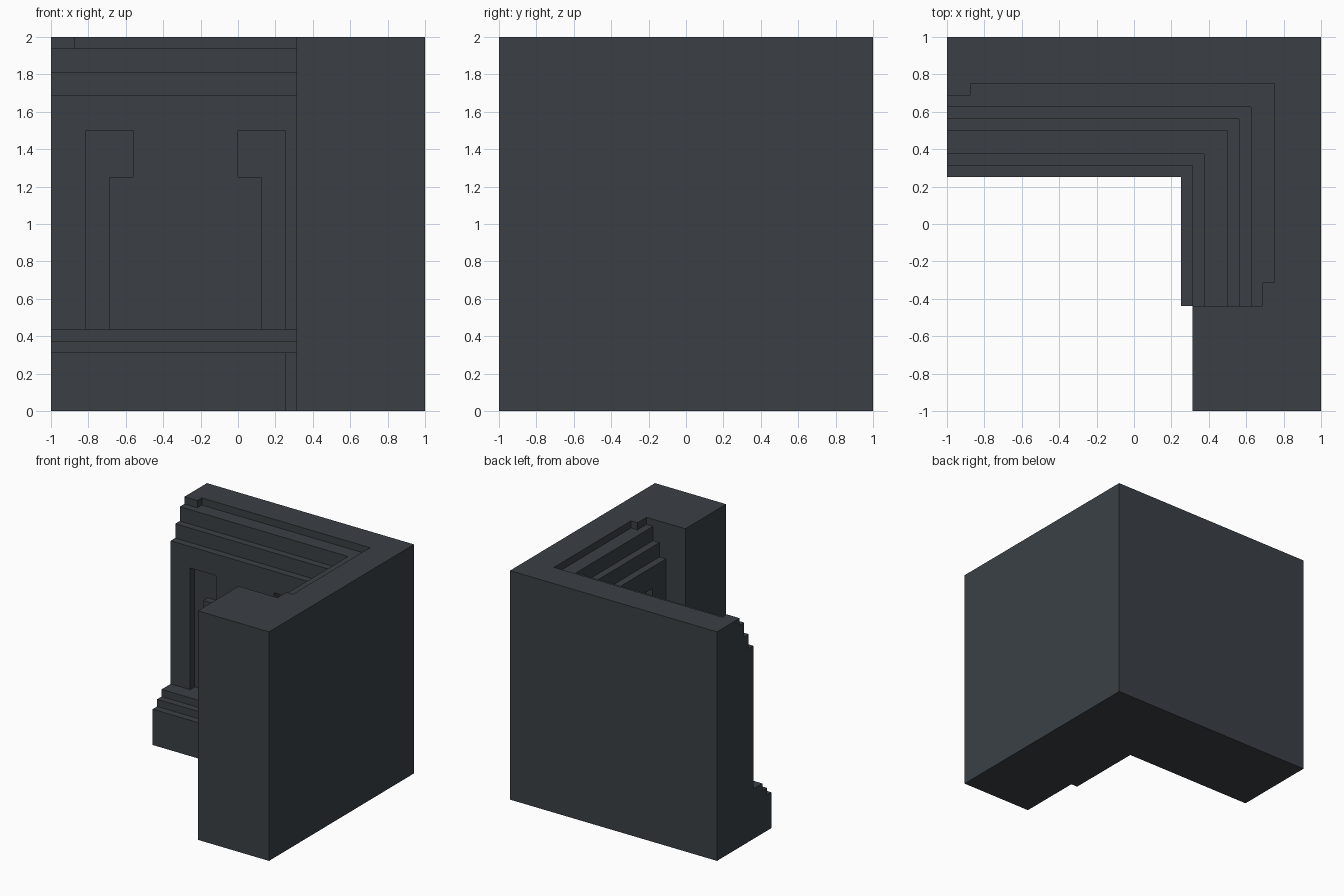
import bpy, bmesh

cube = bpy.data.objects.get("Cube")
if cube:
    bpy.data.objects.remove(cube, do_unlink=True)

# One dark slate colour for everything
SLATE = (0.043, 0.051, 0.060, 1.0)
slate = bpy.data.materials.new("dark slate")
slate.diffuse_color = SLATE
slate.use_nodes = True
slate.node_tree.nodes["Principled BSDF"].inputs["Base Color"].default_value = SLATE

END = -0.4375                    # front end of the side wall
BASE_TOP, WALL_TOP = 0.4375, 1.6875
FACE, CORE = 0.5, 0.5625         # wall surface and the recessed layer behind it


def loft(name, rings):
    """Solid through matching rings of points, capped at both ends."""
    bm = bmesh.new()
    loops = [[bm.verts.new(p) for p in ring] for ring in rings]
    n = len(rings[0])
    for a, b in zip(loops, loops[1:]):
        for i in range(n):
            j = (i + 1) % n
            bm.faces.new((a[i], a[j], b[j], b[i]))
    bm.faces.new(loops[0])
    bm.faces.new(loops[-1])
    bmesh.ops.recalc_face_normals(bm, faces=bm.faces)
    mesh = bpy.data.meshes.new(name)
    bm.to_mesh(mesh)
    bm.free()
    mesh.materials.append(slate)
    obj = bpy.data.objects.new(name, mesh)
    bpy.context.collection.objects.link(obj)
    return obj


def box(name, x0, x1, y0, y1, z0, z1):
    outline = [(x0, y0), (x1, y0), (x1, y1), (x0, y1)]
    return loft(name, [[(x, y, z) for x, y in outline] for z in (z0, z1)])


def back_panel(name, outline):
    return loft(name, [[(a, d, z) for a, z in outline] for d in (FACE, CORE)])


def side_panel(name, outline):
    return loft(name, [[(d, a, z) for a, z in outline] for d in (FACE, CORE)])


# Stepped wall section (depth, height), swept round the mitred corner
section = [(1, 0), (0.25, 0), (0.25, 0.3125), (0.3125, 0.3125),
           (0.3125, 0.375), (0.375, 0.375), (0.375, BASE_TOP),
           (CORE, BASE_TOP), (CORE, 1.8125), (0.625, 1.8125),
           (0.625, 1.9375), (0.75, 1.9375), (0.75, 2), (1, 2)]
loft("stepped_corner_wall", [
    [(-1, d, z) for d, z in section],
    [(d, d, z) for d, z in section],
    [(d, END, z) for d, z in section]])

# Back wall facing with two hooked recesses
back_panel("back_wall_facing", [
    (-1, BASE_TOP), (-0.8125, BASE_TOP), (-0.8125, 1.5), (-0.5625, 1.5),
    (-0.5625, 1.25), (-0.6875, 1.25), (-0.6875, BASE_TOP),
    (0.125, BASE_TOP), (0.125, 1.25), (0, 1.25), (0, 1.5), (0.25, 1.5),
    (0.25, BASE_TOP), (CORE, BASE_TOP), (CORE, WALL_TOP), (-1, WALL_TOP)])

# Side wall facing: its two recesses meet above a central slab
side_panel("side_wall_facing", [
    (END, BASE_TOP), (-0.25, BASE_TOP), (-0.25, 1.5), (0.25, 1.5),
    (0.25, BASE_TOP), (FACE, BASE_TOP), (FACE, WALL_TOP), (END, WALL_TOP)])
side_panel("side_wall_slab", [
    (-0.125, BASE_TOP), (0.125, BASE_TOP), (0.125, 1.25), (-0.125, 1.25)])

# Small curb returns at both ends of the top channel
box("back_curb_end", -1, -0.875, 0.6875, 0.75, 1.9375, 2)
box("side_curb_end", 0.6875, 0.75, END, -0.3125, 1.9375, 2)

# Plain full-height end pier
box("end_pier", 0.3125, 1, -1, END, 0, 2)
